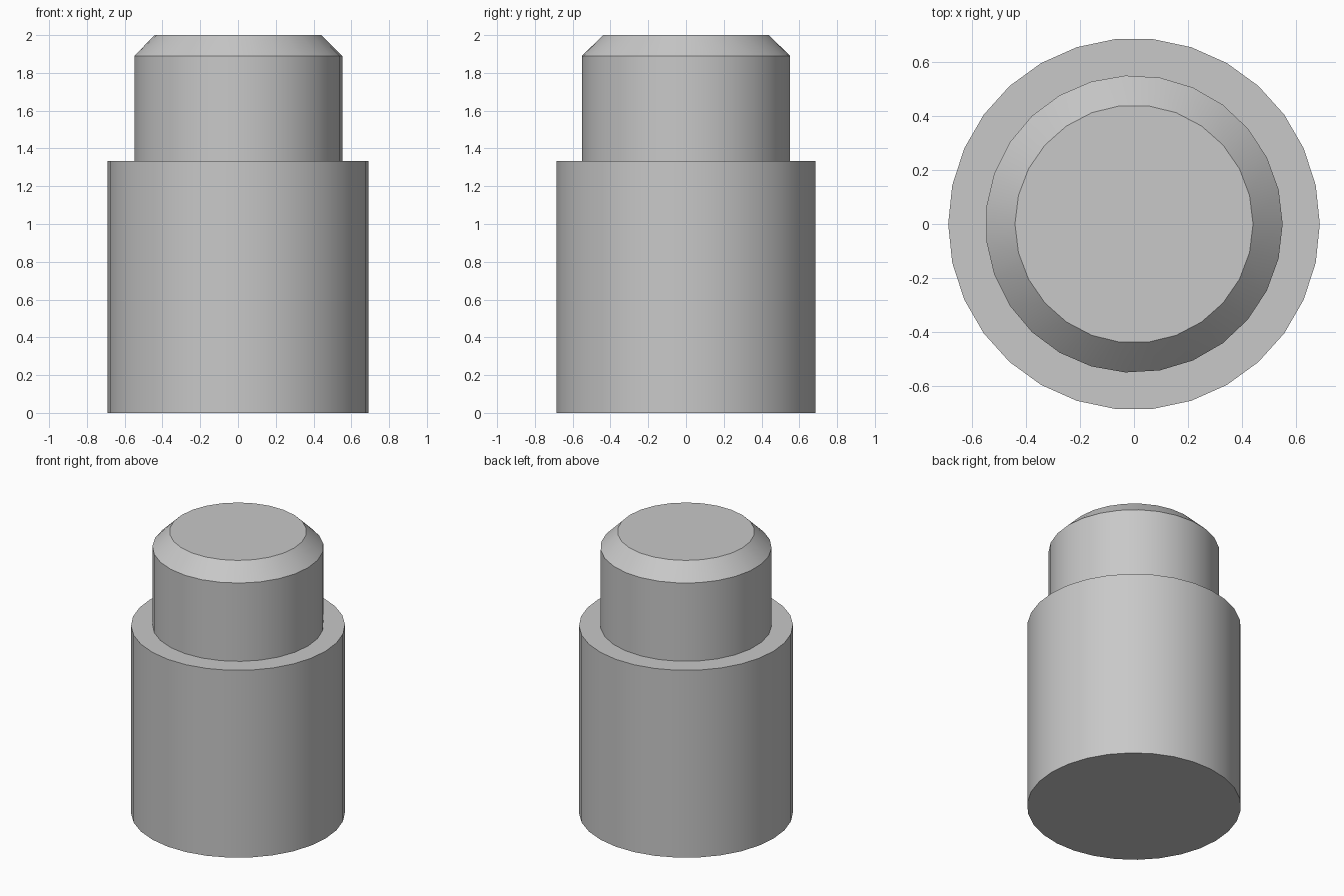
import bpy
import bmesh
from math import cos, sin, tau, radians

cube = bpy.data.objects.get("Cube")
if cube:
    bpy.data.objects.remove(cube, do_unlink=True)

# Plain grey metal
grey = bpy.data.materials.new("plain_grey")
grey.use_nodes = True
colour = (0.58, 0.58, 0.58, 1)
grey.diffuse_color = colour
grey.node_tree.nodes["Principled BSDF"].inputs["Base Color"].default_value = colour


def turned_part(name, rings):
    """Convex round solid from (radius, height, sides) rings."""
    bm = bmesh.new()
    for radius, z, sides in rings:
        for i in range(sides):
            a = tau * i / sides
            bm.verts.new((radius * cos(a), radius * sin(a), z))
    bmesh.ops.convex_hull(bm, input=bm.verts[:])
    # Merge flat triangles into clean caps and side quads
    bmesh.ops.dissolve_limit(bm, angle_limit=radians(0.5),
                             verts=bm.verts[:], edges=bm.edges[:])
    bmesh.ops.recalc_face_normals(bm, faces=bm.faces[:])
    mesh = bpy.data.meshes.new(name)
    bm.to_mesh(mesh)
    bm.free()
    mesh.materials.append(grey)
    obj = bpy.data.objects.new(name, mesh)
    bpy.context.collection.objects.link(obj)
    bpy.ops.object.select_all(action="DESELECT")
    obj.select_set(True)
    bpy.context.view_layer.objects.active = obj
    bpy.ops.object.shade_smooth_by_angle(angle=radians(30))
    return obj


# Wide lower cylinder
turned_part("base_cylinder", [(0.69, 0, 30), (0.69, 1.333, 30)])

# Narrower upper cylinder with a chamfered rim, seated into the base
turned_part("chamfered_head", [(0.552, 1.3, 27), (0.552, 1.89, 27), (0.442, 2, 26)])
